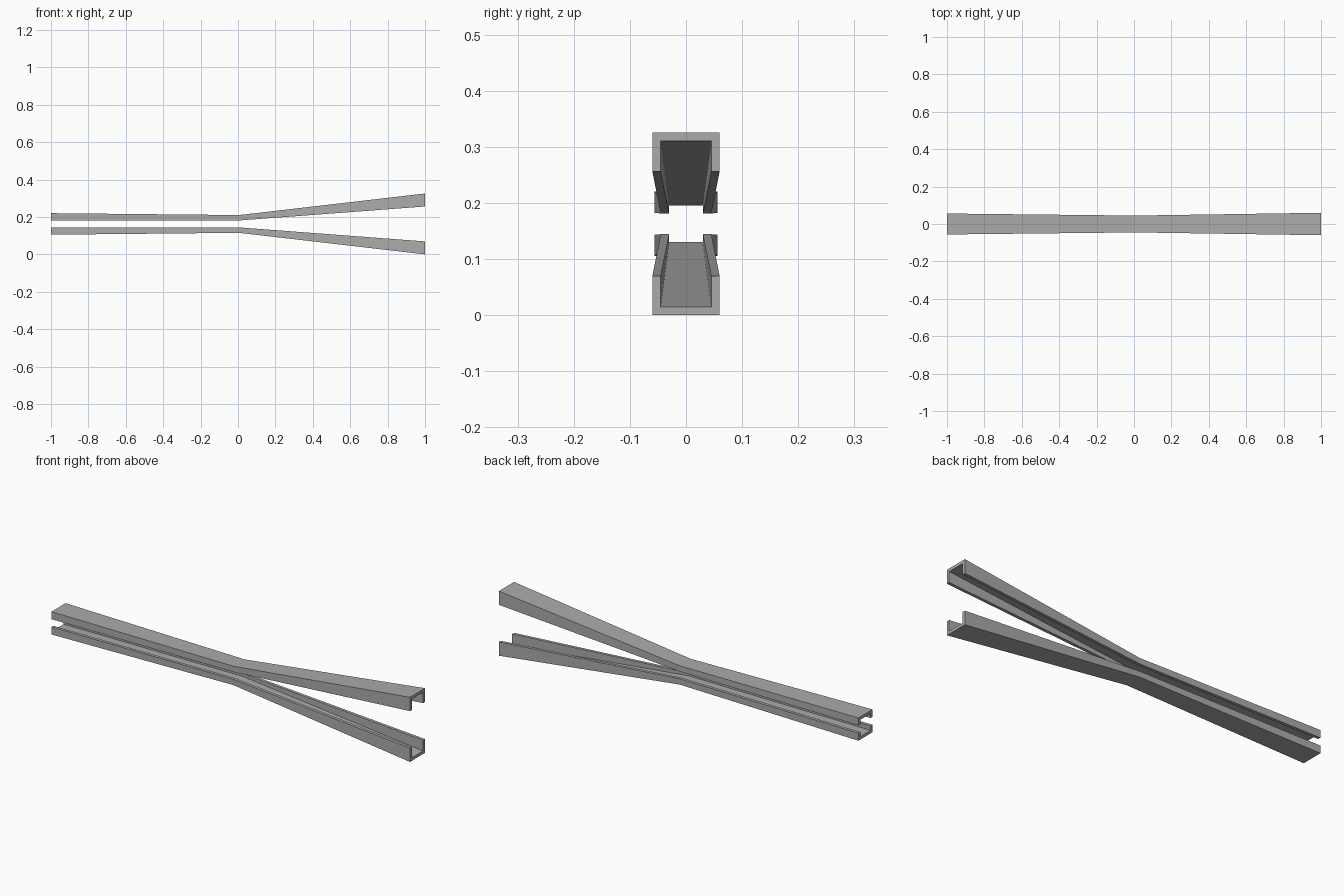
import bpy
import bmesh

cube = bpy.data.objects.get("Cube")
if cube:
    bpy.data.objects.remove(cube, do_unlink=True)

grey = bpy.data.materials.new("plain grey")
grey.use_nodes = True
colour = (0.41, 0.41, 0.41, 1)
grey.diffuse_color = colour
grey.node_tree.nodes["Principled BSDF"].inputs["Base Color"].default_value = colour

MID = 0.1628   # height of the plane between the two arms
WALL = 0.015   # thickness of the channel walls

# x, half width, then open edge and closed back as offsets from the mid plane
STATIONS = [
    (-1, 0.056, 0.0195, 0.0575),
    (0.005, 0.045, 0.0185, 0.0475),
    (1, 0.06, 0.0933, 0.1628),
]


def channel_section(half, edge, back):
    """U-shaped cross-section as (y, offset) points."""
    inner, web = half - WALL, back - WALL
    return [(-half, edge), (-half, back), (half, back), (half, edge),
            (inner, edge), (inner, web), (-inner, web), (-inner, edge)]


def channel_arm(name, side):
    """Tapering channel lofted through the stations; side is +1 or -1."""
    bm = bmesh.new()
    rings = []
    for x, half, edge, back in STATIONS:
        rings.append([bm.verts.new((x, y, MID + side * d))
                      for y, d in channel_section(half, edge, back)])
    for a, b in zip(rings, rings[1:]):
        for i in range(len(a)):
            j = (i + 1) % len(a)
            bm.faces.new((a[i], a[j], b[j], b[i]))
    # end caps: left wall, web, right wall
    for r in (rings[0], rings[-1]):
        for ids in ((0, 1, 6, 7), (1, 2, 5, 6), (2, 3, 4, 5)):
            bm.faces.new([r[i] for i in ids])
    bmesh.ops.recalc_face_normals(bm, faces=bm.faces)
    mesh = bpy.data.meshes.new(name)
    bm.to_mesh(mesh)
    bm.free()
    mesh.materials.append(grey)
    arm = bpy.data.objects.new(name, mesh)
    bpy.context.collection.objects.link(arm)


channel_arm("upper_arm", 1)
channel_arm("lower_arm", -1)
